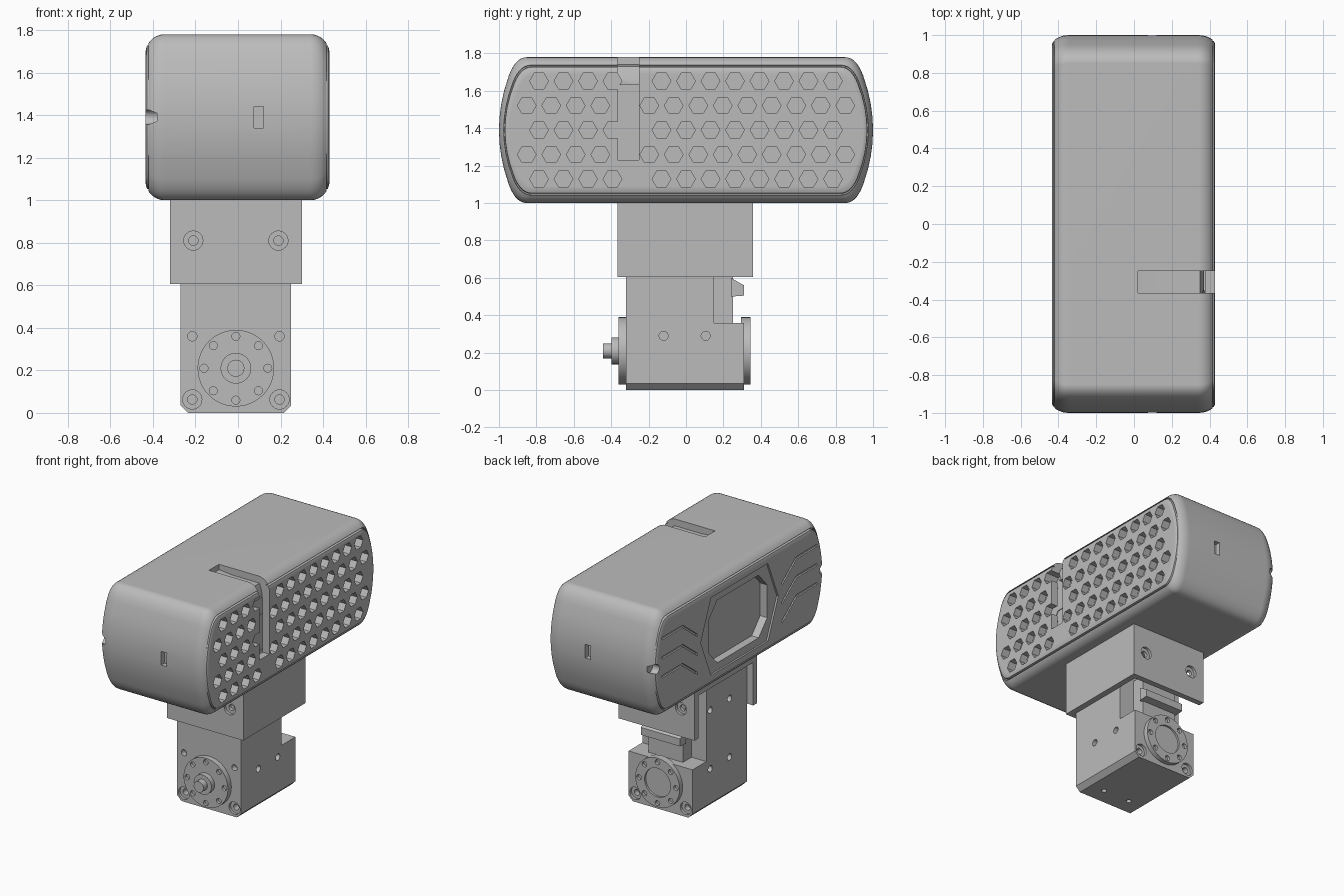
import bpy, bmesh, math

if "Cube" in bpy.data.objects:
    bpy.data.objects.remove(bpy.data.objects["Cube"], do_unlink=True)

grey = bpy.data.materials.new("mid_grey")
grey.use_nodes = True
grey.diffuse_color = (0.5, 0.5, 0.5, 1)
grey.node_tree.nodes["Principled BSDF"].inputs["Base Color"].default_value = (0.5, 0.5, 0.5, 1)


def rect(u0, u1, v0, v1):
    return [(u0, v0), (u1, v0), (u1, v1), (u0, v1)]


def circle(u, v, r, n=24):
    return [(u + r * math.cos(2 * math.pi * i / n), v + r * math.sin(2 * math.pi * i / n)) for i in range(n)]


def place(axis, h, u, v):
    return {"x": (h, u, v), "y": (u, h, v), "z": (u, v, h)}[axis]


def loft(bm, rings):
    rows = [[bm.verts.new(p) for p in ring] for ring in rings]
    n = len(rows[0])
    for a, b in zip(rows, rows[1:]):
        for i in range(n):
            bm.faces.new((a[i], a[(i + 1) % n], b[(i + 1) % n], b[i]))
    bm.faces.new(rows[0][::-1])
    bm.faces.new(rows[-1])


def prism(axis, points, a, b):
    """Rings of a 2D outline extruded along an axis."""
    return [[place(axis, h, u, v) for u, v in points] for h in (a, b)]


def part(name, *solids):
    bm = bmesh.new()
    for rings in solids:
        loft(bm, rings)
    bmesh.ops.recalc_face_normals(bm, faces=bm.faces)
    mesh = bpy.data.meshes.new(name)
    bm.to_mesh(mesh)
    bm.free()
    mesh.materials.append(grey)
    ob = bpy.data.objects.new(name, mesh)
    bpy.context.collection.objects.link(ob)
    return ob


def activate(ob):
    bpy.ops.object.select_all(action="DESELECT")
    ob.select_set(True)
    bpy.context.view_layer.objects.active = ob


def cut(ob, *solids):
    cutter = part("cutter", *solids)
    cutter.hide_render = True
    mod = ob.modifiers.new("cut", "BOOLEAN")
    mod.operation, mod.solver, mod.object = "DIFFERENCE", "EXACT", cutter
    activate(ob)
    bpy.ops.object.modifier_apply(modifier=mod.name)
    bpy.data.objects.remove(cutter, do_unlink=True)


def finish(ob):
    activate(ob)
    bpy.ops.object.shade_smooth_by_angle(angle=math.radians(30))
    mod = ob.modifiers.new("normals", "WEIGHTED_NORMAL")
    mod.keep_sharp = True


# Head: bulged side outline lofted across x with rounded rims and a seam groove
MID, HALF, R = 1.39, 0.39, 0.09
quad = [(1 - 0.094 * (d / HALF) ** 2, d) for d in (0, 0.07, 0.14, 0.21)]
for i in range(8):
    t = i / 7
    k = ((1 - t) ** 2, 2 * t * (1 - t), t * t)
    quad.append((k[0] * 0.948 + k[1] * 0.912 + k[2] * 0.85, k[0] * 0.29 + (k[1] + k[2]) * HALF))
outline = quad + [(-y, d) for y, d in quad[::-1]]
outline += [(-y, -d) for y, d in quad[1:]] + [(y, -d) for y, d in quad[:0:-1]]


def head_ring(x, inset):
    return [(x, y * (1 - 0.6 * inset), MID + d * (1 - inset / HALF)) for y, d in outline]


rim = []
for deg in (0, 12, 24, 36, 48, 58, 66, 74, 82, 90):
    t = math.radians(deg)
    depth, inset = R * (1 - math.sin(t)), R * (1 - math.cos(t))
    rim.append((depth, inset))
    if deg == 58:
        rim += [(depth + 0.012, inset + 0.002), (depth + 0.012, inset + 0.008)]
head = part("head_shell", [head_ring(-0.435 + d, i) for d, i in rim[::-1]]
            + [head_ring(0.43 - d, i) for d, i in rim])

# Grille: inner cavity and rows of hexagonal openings
cut(head, prism("x", rect(-0.79, 0.8, 1.15, 1.63), 0.33, 0.375))
hexes = []
PITCH = 0.131
for row in range(-2, 3):
    count = 14 if row % 2 else 13
    for i in range(count):
        y = (i - (count - 1) / 2) * PITCH
        if not -0.35 < y < -0.24:
            hexes.append(prism("x", circle(y, MID + row * PITCH, 0.05, 6), 0.325, 0.5))
cut(head, *hexes)

# Cable slot over the top and down the grille
cut(head, prism("y", [(0.02, 1.74), (0.13, 1.73), (0.35, 1.73), (0.37, 1.66), (0.37, 1.23),
                      (0.6, 1.23), (0.6, 1.9), (0.02, 1.9)], -0.365, -0.25))

# Small slots in both ends
for y0, y1 in ((-1.1, -0.96), (0.96, 1.1)):
    cut(head, prism("y", rect(0.075, 0.12, 1.34, 1.44), y0, y1))

# Window side: shallow six-sided surround, deep pane, stepped grooves, end notches
cut(head, prism("x", [(0.45, MID), (0.33, MID + 0.285), (-0.33, MID + 0.285), (-0.45, MID),
                      (-0.33, MID - 0.285), (0.33, MID - 0.285)], -0.5, -0.422))
pane = [(0.34, 0.12), (0.24, 0.23)]
pane = pane + [(-y, d) for y, d in pane[::-1]]
pane = pane + [(-y, -d) for y, d in pane]
cut(head, prism("x", [(y, MID + d) for y, d in pane], -0.5, -0.365))
grooves = []
for s in (1, -1):
    for d in (0.21, 0.07, -0.07):
        z = MID + d
        path = [(0.9, z), (0.66, z), (0.49, z - 0.13)]
        band = path + [(u, v - 0.018) for u, v in path[::-1]]
        grooves.append(prism("x", [(s * u, v) for u, v in band], -0.5, -0.423))
cut(head, *grooves)
cut(head, *[prism("x", circle(s * 0.965, MID, 0.035), -0.5, -0.38) for s in (1, -1)])
finish(head)

# Bracket: cap with three walls, open towards -x
bracket = part("neck_bracket", prism("z", rect(-0.32, 0.3, -0.367, 0.357), 0.605, 1.01))
cut(bracket, prism("z", rect(-0.5, 0.256, -0.323, 0.314), 0.5, 0.92))
for r, depth in ((0.045, 0.02), (0.022, 0.06)):
    cut(bracket, *[prism("y", circle(x, 0.81, r), a, b) for x in (-0.21, 0.19)
                   for a, b in ((-0.4, -0.367 + depth), (0.357 - depth, 0.4))])
finish(bracket)

# Servo body: chamfered foot and a step cut out of the upper back
CX, CZ = -0.01, 0.21
servo = part("servo_body", prism("y", [(-0.235, 0), (0.215, 0), (0.25, 0.035), (0.25, 0.925),
                                       (-0.27, 0.925), (-0.27, 0.035)], -0.32, 0.31))
cut(servo, prism("x", rect(0.15, 0.5, 0.36, 1.0), -0.5, 0.5))
bores, holes = [], []
for x in (-0.215, 0.195):
    for a, b in ((-0.4, -0.30), (0.29, 0.4)):
        bores.append(prism("y", circle(x, 0.063, 0.045), a, b))
    holes.append(prism("y", circle(x, 0.063, 0.022), -0.4, -0.25))
    holes.append(prism("y", circle(x, 0.063, 0.022), 0.25, 0.4))
    holes.append(prism("y", circle(x, 0.36, 0.022), -0.4, -0.28))
for y in (-0.12, 0.105):
    holes.append(prism("x", circle(y, 0.29, 0.024), 0.21, 0.4))
    for z in (0.29, 0.72):
        holes.append(prism("x", circle(y, z, 0.024), -0.4, -0.23))
for x in (-0.12, 0.1):
    holes.append(prism("z", circle(x, -0.2, 0.018), -0.1, 0.03))
cut(servo, *bores)
cut(servo, *holes)
finish(servo)

# Connector in the step
finish(part("connector_block", prism("z", rect(-0.15, 0.13, 0.14, 0.25), 0.355, 0.7)))
finish(part("connector_plug", prism("x", [(0.24, 0.5), (0.31, 0.505), (0.31, 0.56), (0.24, 0.6)],
                                    -0.17, 0.15)))


# Horn discs with a ring of eight screw holes
def horn(name, a, b, face, inner):
    disc = part(name, prism("y", circle(CX, CZ, 0.18, 48), a, b))
    ring = [prism("y", circle(CX + 0.15 * math.cos(i * math.pi / 4), CZ + 0.15 * math.sin(i * math.pi / 4),
                              0.019, 16), face - 0.02, face + 0.02) for i in range(8)]
    cut(disc, *ring)
    if inner:
        cut(disc, prism("y", circle(CX, CZ, 0.105, 40), face - 0.015, face + 0.02))
    finish(disc)


horn("front_horn", -0.36, -0.31, -0.36, False)
horn("back_horn", 0.295, 0.345, 0.345, True)
finish(part("horn_hub", prism("y", circle(CX, CZ, 0.072, 32), -0.397, -0.35)))
finish(part("horn_shaft", prism("y", circle(CX, CZ, 0.04, 24), -0.443, -0.39)))
